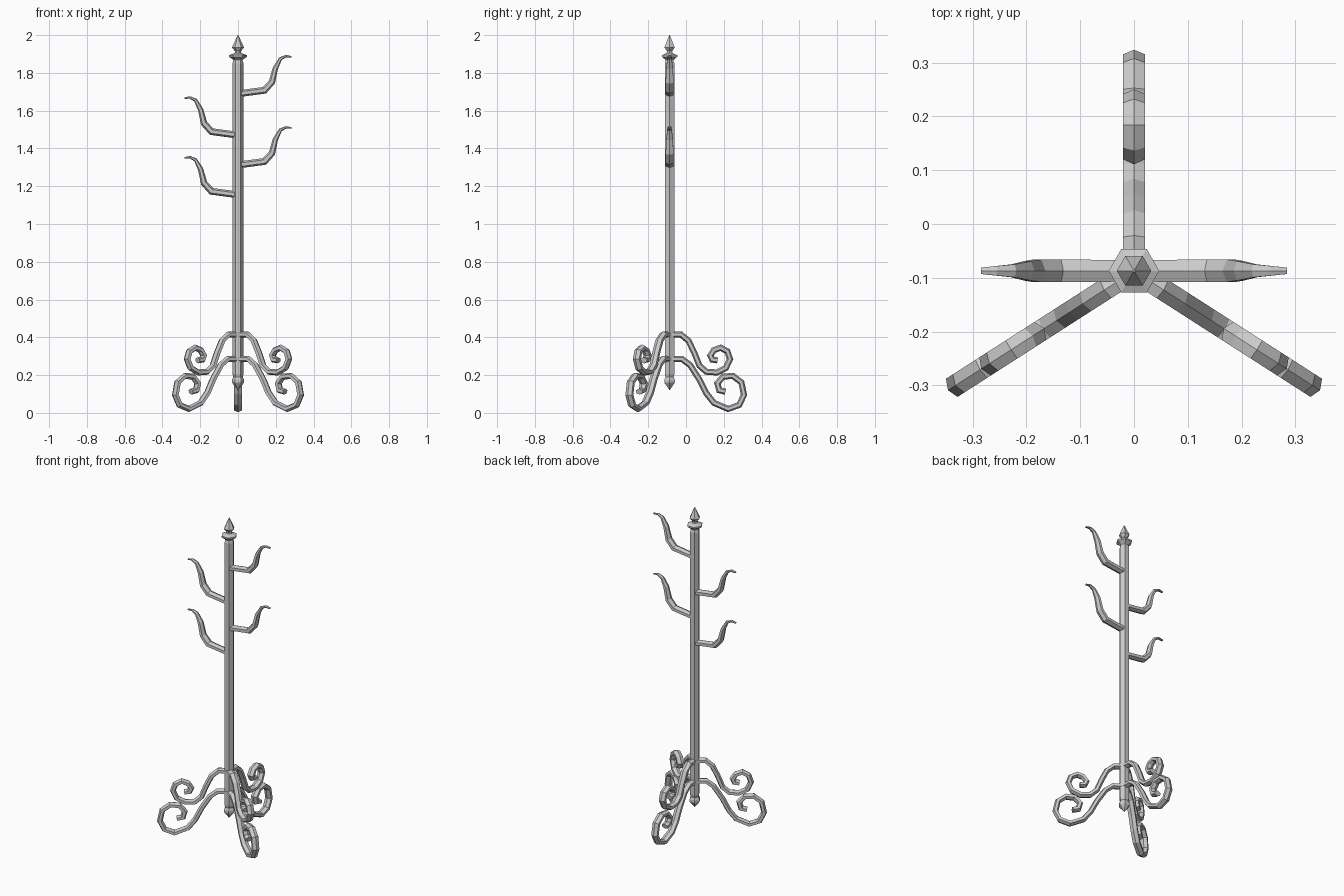
import bpy
from math import cos, sin, pi, radians
from mathutils import Vector

if "Cube" in bpy.data.objects:
    bpy.data.objects.remove(bpy.data.objects["Cube"])

CENTRE = Vector((0, -0.087, 0))


def make(name, verts, faces):
    mesh = bpy.data.meshes.new(name)
    mesh.from_pydata(verts, [], faces)
    mesh.update()
    ob = bpy.data.objects.new(name, mesh)
    bpy.context.collection.objects.link(ob)
    return ob


def bridge(rings, n=6):
    # quads between successive six-sided rings, plus end caps
    faces = [(i * n + j, i * n + (j + 1) % n, (i + 1) * n + (j + 1) % n, (i + 1) * n + j)
             for i in range(rings - 1) for j in range(n)]
    return faces + [tuple(range(n))[::-1], tuple(range((rings - 1) * n, rings * n))]


def turned(name, profile):
    verts = [CENTRE + Vector((r * cos(j * pi / 3), r * sin(j * pi / 3), z))
             for r, z in profile for j in range(6)]
    return make(name, verts, bridge(len(profile)))


def bar(name, path, angle, z=0):
    # sweep a flattened hexagon along (radius, height, half width, half depth)
    out = Vector((cos(angle), sin(angle), 0))
    side = Vector((sin(angle), -cos(angle), 0))
    up = Vector((0, 0, 1))
    pts = [out * p[0] + up * p[1] for p in path]
    verts = []
    for i, p in enumerate(pts):
        a = (p - pts[i - 1]).normalized() if i else (pts[1] - p).normalized()
        b = (pts[i + 1] - p).normalized() if i < len(pts) - 1 else a
        t = (a + b).normalized()
        normal = side.cross(t)
        w, d = path[i][2:]
        d /= max(t.dot(a), 0.7)
        for s, h in ((0, 1), (1, .5), (1, -.5), (0, -1), (-1, -.5), (-1, .5)):
            verts.append(CENTRE + p + up * z + side * s * w + normal * h * d)
    return make(name, verts, bridge(len(path)))


# central pole with pointed foot
turned("pole", [(.002, .122), (.032, .16), (.032, .175), (.025, .19), (.029, .205),
                (.029, 1.85), (.023, 1.87)])

# collar and spear finial
turned("finial", [(.022, 1.865), (.03, 1.873), (.047, 1.885), (.047, 1.894), (.018, 1.905),
                  (.016, 1.915), (.032, 1.935), (.002, 2.0)])

# scrolled legs, two tiers in three directions
upper = [(0, .415), (.06, .415), (.10, .382), (.13, .32), (.158, .25), (.195, .218),
         (.25, .214), (.298, .238), (.32, .285), (.306, .326), (.27, .345),
         (.234, .332), (.216, .304), (.226, .282), (.254, .278)]
lower = [(0, .285), (.066, .285), (.108, .254), (.156, .18), (.193, .106), (.235, .053),
         (.31, .021), (.368, .042), (.394, .095), (.380, .162), (.335, .196),
         (.283, .192), (.253, .157), (.263, .12), (.296, .112)]
for label, deg in (("back", 90), ("right", -32.7), ("left", 212.7)):
    for tier, path in (("upper", upper), ("lower", lower)):
        bar(f"{label}_{tier}_leg", [(*p, .02, .016) for p in path], radians(deg))

# tapering coat hooks
hook = [(.005, 0, .02, .018), (.14, .018, .021, .018), (.18, .062, .021, .017),
        (.198, .135, .018, .014), (.225, .185, .012, .009), (.255, .199, .009, .006),
        (.284, .195, .006, .004)]
for i, (angle, z) in enumerate(((0, 1.69), (pi, 1.471), (0, 1.313), (pi, 1.155))):
    bar(f"hook_{i + 1}", hook, angle, z)
